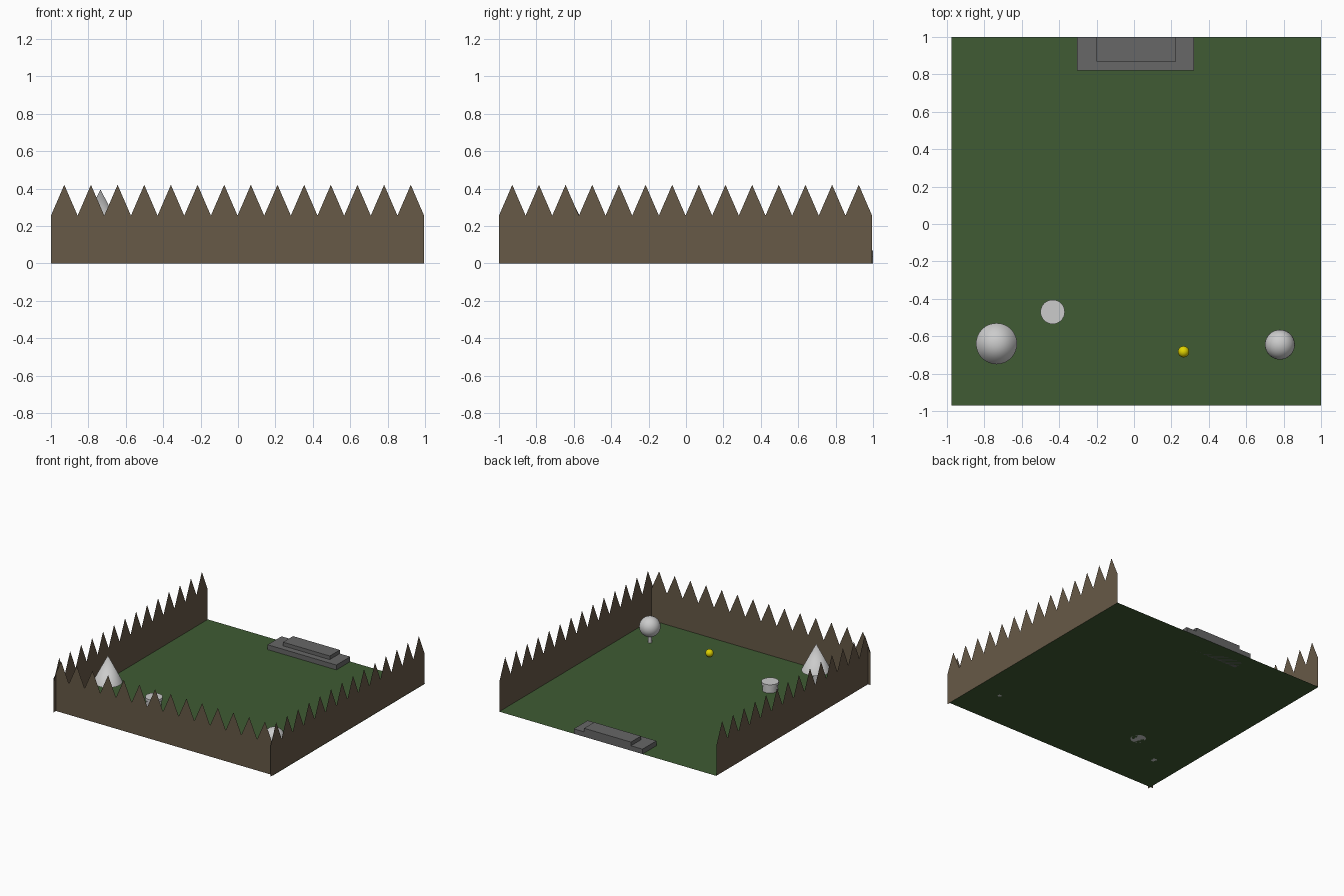
import bpy, bmesh, math

if "Cube" in bpy.data.objects:
    bpy.data.objects.remove(bpy.data.objects["Cube"])


def material(name, rgb):
    m = bpy.data.materials.new(name)
    m.diffuse_color = (*rgb, 1)
    m.use_nodes = True
    m.node_tree.nodes["Principled BSDF"].inputs["Base Color"].default_value = m.diffuse_color
    return m


GRASS = material("grass", (0.05, 0.105, 0.033))
WOOD = material("wood", (0.135, 0.10, 0.063))
STONE = material("stone", (0.135, 0.135, 0.135))
YELLOW = material("yellow", (0.75, 0.65, 0.0))


def polygon(name, points, mat):
    me = bpy.data.meshes.new(name)
    me.from_pydata(points, [], [list(range(len(points)))])
    me.materials.append(mat)
    ob = bpy.data.objects.new(name, me)
    bpy.context.collection.objects.link(ob)
    # clean triangulation of the concave outline
    bm = bmesh.new()
    bm.from_mesh(me)
    bmesh.ops.triangulate(bm, faces=bm.faces[:])
    bm.to_mesh(me)
    bm.free()
    return ob


def finish(name, mat=None, smooth=True):
    ob = bpy.context.object
    ob.name = name
    if mat:
        ob.data.materials.append(mat)
    if smooth:
        bpy.ops.object.shade_smooth_by_angle(angle=math.radians(35))
    return ob


def box(name, x0, x1, y0, y1, z0, z1, mat):
    bpy.ops.mesh.primitive_cube_add(
        size=1, location=((x0 + x1) / 2, (y0 + y1) / 2, (z0 + z1) / 2))
    bpy.context.object.scale = (x1 - x0, y1 - y0, z1 - z0)
    return finish(name, mat, False)


def tube(name, x, y, z0, z1, r0, r1):
    bpy.ops.mesh.primitive_cone_add(
        vertices=32, radius1=r0, radius2=r1, depth=z1 - z0,
        location=(x, y, (z0 + z1) / 2))
    return finish(name)


def ball(name, x, y, z, r, mat=None):
    bpy.ops.mesh.primitive_uv_sphere_add(
        segments=32, ring_count=16, radius=r, location=(x, y, z))
    return finish(name, mat)


# Lawn
polygon("lawn", [(-0.975, -0.97, 0), (1, -0.97, 0), (1, 1, 0), (-0.975, 1, 0)], GRASS)

# Picket fences: one thin saw-tooth outline placed on three sides
PICKETS, START, END = 14, -1.0, 0.995
step = (END - START) / PICKETS
outline = [(START, 0), (END, 0), (END, 0.255)]
for i in reversed(range(PICKETS)):
    outline.append((START + (i + 0.5) * step, 0.42))
    outline.append((START + i * step, 0.255))
polygon("front_fence", [(t, -0.97, z) for t, z in outline], WOOD)
polygon("right_fence", [(0.997, t, z) for t, z in outline], WOOD)
polygon("left_fence", [(-0.975, t, z) for t, z in reversed(outline)], WOOD)

# Two stone steps at the back
box("lower_step", -0.305, 0.32, 0.82, 1.0, 0, 0.04, STONE)
box("upper_step", -0.20, 0.225, 0.87, 1.0, 0.04, 0.07, STONE)

# Conical tree
tube("cone_tree_trunk", -0.735, -0.64, 0, 0.18, 0.022, 0.022)
tube("cone_tree_crown", -0.735, -0.64, 0.18, 0.395, 0.11, 0)

# Round tree
tube("round_tree_trunk", 0.78, -0.645, 0, 0.08, 0.015, 0.015)
ball("round_tree_crown", 0.78, -0.645, 0.13, 0.08)

# Low round table
tube("table_base", -0.435, -0.47, 0, 0.05, 0.058, 0.058)
tube("table_top", -0.435, -0.47, 0.05, 0.072, 0.065, 0.065)

# Yellow ball
ball("play_ball", 0.265, -0.683, 0.035, 0.03, YELLOW)
